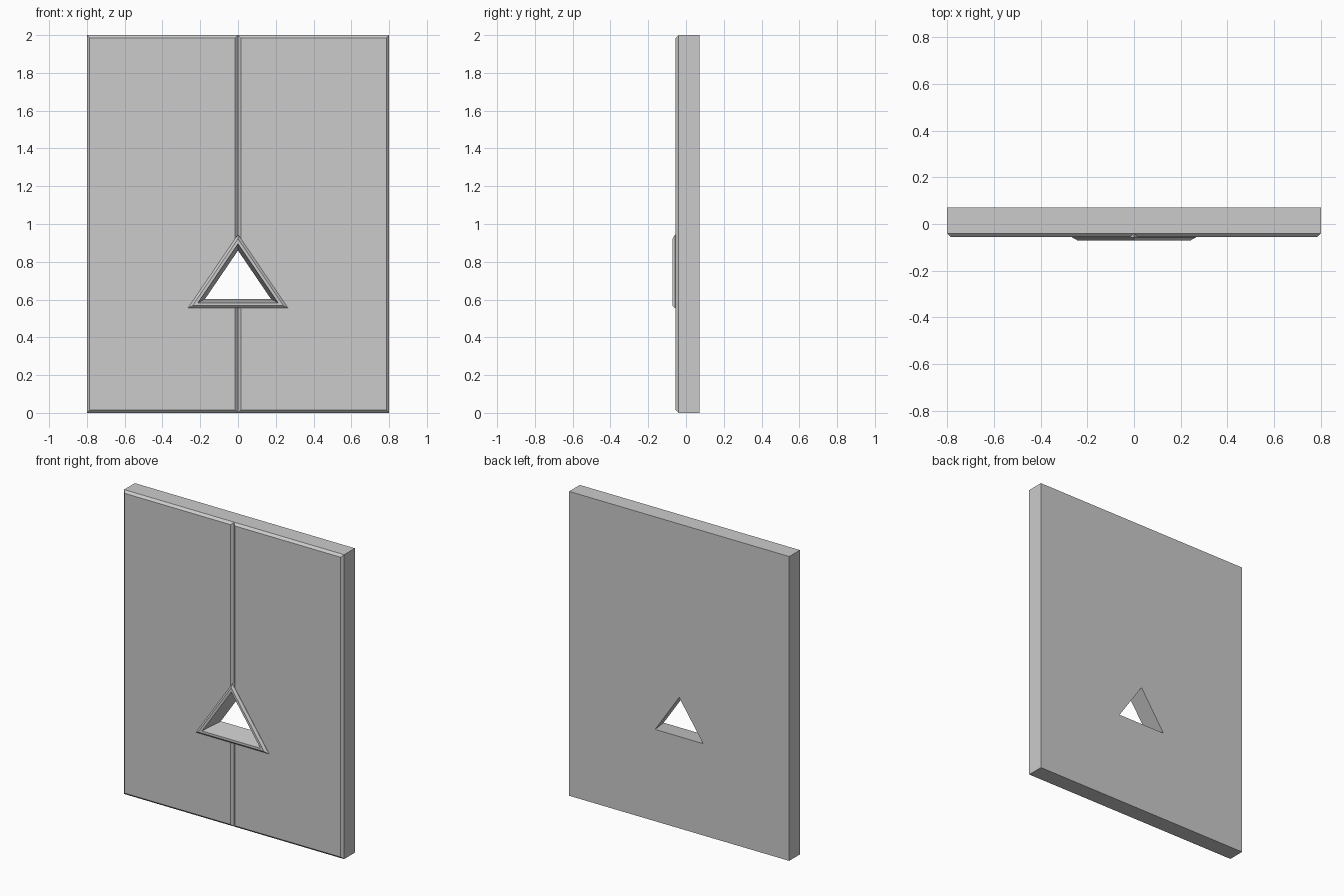
import bpy, bmesh

if "Cube" in bpy.data.objects:
    bpy.data.objects.remove(bpy.data.objects["Cube"])

BACK, FRONT, STEP, RIM = 0.071, -0.055, -0.04, -0.071   # depth stations along y
HALF_W, BASE, APEX = 0.265, 0.555, 0.945                # outer triangle of the frame
SIDE = (HALF_W ** 2 + (APEX - BASE) ** 2) ** 0.5
INRAD = HALF_W * (APEX - BASE) / (HALF_W + SIDE)


def triangle(inset, y):
    """Right corner, apex, left corner and base middle of the evenly inset triangle."""
    k, c = 1 - inset / INRAD, BASE + INRAD
    low, high, w = c - INRAD * k, c + (APEX - c) * k, HALF_W * k
    return (w, y, low), (0, y, high), (-w, y, low), (0, y, low)


def hole_inset(y):
    """Inset of the tapered opening at depth y."""
    return 0.028 + 0.02 * (y - RIM) / (BACK - RIM)


def loft(name, rings, closed=False, side=1):
    """Skin matching rings; either cap the two ends or join last ring to first."""
    bm = bmesh.new()
    vs = [[bm.verts.new((x * side, y, z)) for x, y, z in r] for r in rings]
    n = len(vs[0])
    pairs = list(zip(vs, vs[1:]))
    if closed:
        pairs.append((vs[-1], vs[0]))
        # Profile runs around the section: cap the two cut ends
        for i in (0, n - 1):
            bm.faces.new([r[i] for r in vs])
        spans = range(n - 1)
    else:
        bm.faces.new(vs[0])
        bm.faces.new(vs[-1])
        spans = range(n)
    for a, b in pairs:
        for i in spans:
            j = (i + 1) % n
            bm.faces.new((a[i], a[j], b[j], b[i]))
    bmesh.ops.recalc_face_normals(bm, faces=bm.faces)
    me = bpy.data.meshes.new(name)
    bm.to_mesh(me)
    bm.free()
    ob = bpy.data.objects.new(name, me)
    bpy.context.collection.objects.link(ob)
    return ob


def rect(d, y):
    return (d, y, d), (0.8 - d, y, d), (0.8 - d, y, 2 - d), (d, y, 2 - d)


# Tapered cutter for the triangular opening
cutter = loft("opening_cutter", [triangle(hole_inset(y), y)[:3] for y in (-0.2, 0.2)])
cutter.hide_render = True
cutter.display_type = 'WIRE'
cutter.hide_set(True)

for label, side in (("right", 1), ("left", -1)):
    # Door leaf with chamfered front edges
    leaf = loft(label + "_door_leaf",
                [rect(0, BACK), rect(0, STEP), rect(0.015, FRONT)], side=side)
    cut = leaf.modifiers.new("opening", 'BOOLEAN')
    cut.operation, cut.solver, cut.object = 'DIFFERENCE', 'EXACT', cutter

    # Half of the raised triangular frame
    profile = [(0, STEP), (0, FRONT - 0.003), (0.013, RIM),
               (hole_inset(RIM), RIM), (hole_inset(STEP), STEP)]
    rings = []
    for inset, y in profile:
        corner, apex, _, middle = triangle(inset, y)
        rings.append((apex, corner, middle))
    loft(label + "_frame_half", rings, closed=True, side=side)
